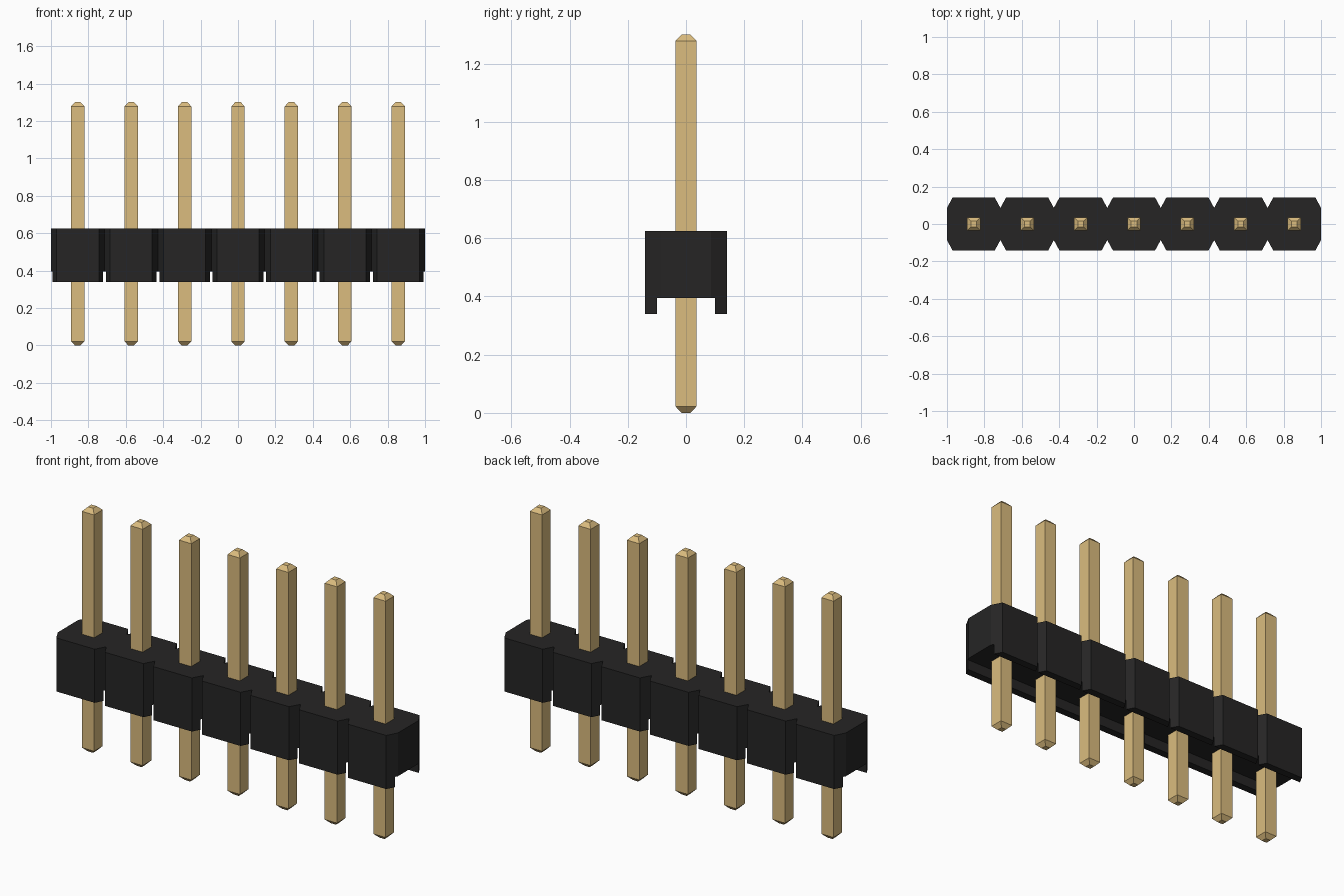
import bpy, bmesh

if "Cube" in bpy.data.objects:
    bpy.data.objects.remove(bpy.data.objects["Cube"])

N = 7
PITCH = 2 / N
HY, WY = 0.141, 0.086      # half depth at cell middle and at the notches
CH = 0.03                  # notch half width
FOOT_Y = 0.10              # inner side of the feet
Z0, Z1, Z2 = 0.34, 0.395, 0.625


def material(name, rgb):
    m = bpy.data.materials.new(name)
    m.diffuse_color = (*rgb, 1)
    m.use_nodes = True
    m.node_tree.nodes["Principled BSDF"].inputs["Base Color"].default_value = m.diffuse_color
    return m


black = material("black plastic", (0.019, 0.0185, 0.0185))
gold = material("gold metal", (0.708, 0.503, 0.209))


def make(name, bm, mat):
    bmesh.ops.recalc_face_normals(bm, faces=bm.faces)
    me = bpy.data.meshes.new(name)
    bm.to_mesh(me)
    bm.free()
    me.materials.append(mat)
    ob = bpy.data.objects.new(name, me)
    bpy.context.collection.objects.link(ob)
    return ob


def prism(bm, pts, z0, z1):
    face = bm.faces.new([bm.verts.new((x, y, z0)) for x, y in pts])
    ext = bmesh.ops.extrude_face_region(bm, geom=[face], use_keep_orig=True)
    top = [v for v in ext["geom"] if isinstance(v, bmesh.types.BMVert)]
    bmesh.ops.translate(bm, verts=top, vec=(0, 0, z1 - z0))


# Housing: one outline with a notch between every pair of cells
front = [(-1, -WY)]
for i in range(N):
    x = -1 + i * PITCH
    front += [(x + CH, -HY), (x + PITCH - CH, -HY), (x + PITCH, -WY)]
bm = bmesh.new()
prism(bm, front + [(-x, -y) for x, y in front], Z1, Z2)
make("housing", bm, black)

# Feet: a tapered rail segment under each cell, front and back
inset = CH * (FOOT_Y - WY) / (HY - WY)
bm = bmesh.new()
for i in range(N):
    x0 = -1 + i * PITCH
    x1 = x0 + PITCH
    for s in (-1, 1):
        prism(bm, [(x0 + inset, s * FOOT_Y), (x0 + CH, s * HY),
                   (x1 - CH, s * HY), (x1 - inset, s * FOOT_Y)], Z0, Z1)
make("housing_feet", bm, black)

# Pins: square posts with tapered tips
for i in range(N):
    x = (i - (N - 1) / 2) * PITCH
    bm = bmesh.new()
    rings = [[bm.verts.new((x + a * r, b * r, z))
              for a, b in ((-1, -1), (1, -1), (1, 1), (-1, 1))]
             for z, r in ((0, 0.015), (0.022, 0.036), (1.278, 0.036), (1.3, 0.015))]
    for lo, hi in zip(rings, rings[1:]):
        for k in range(4):
            bm.faces.new((lo[k], lo[(k + 1) % 4], hi[(k + 1) % 4], hi[k]))
    bm.faces.new(rings[0])
    bm.faces.new(rings[-1])
    make(f"pin_{i + 1}", bm, gold)
